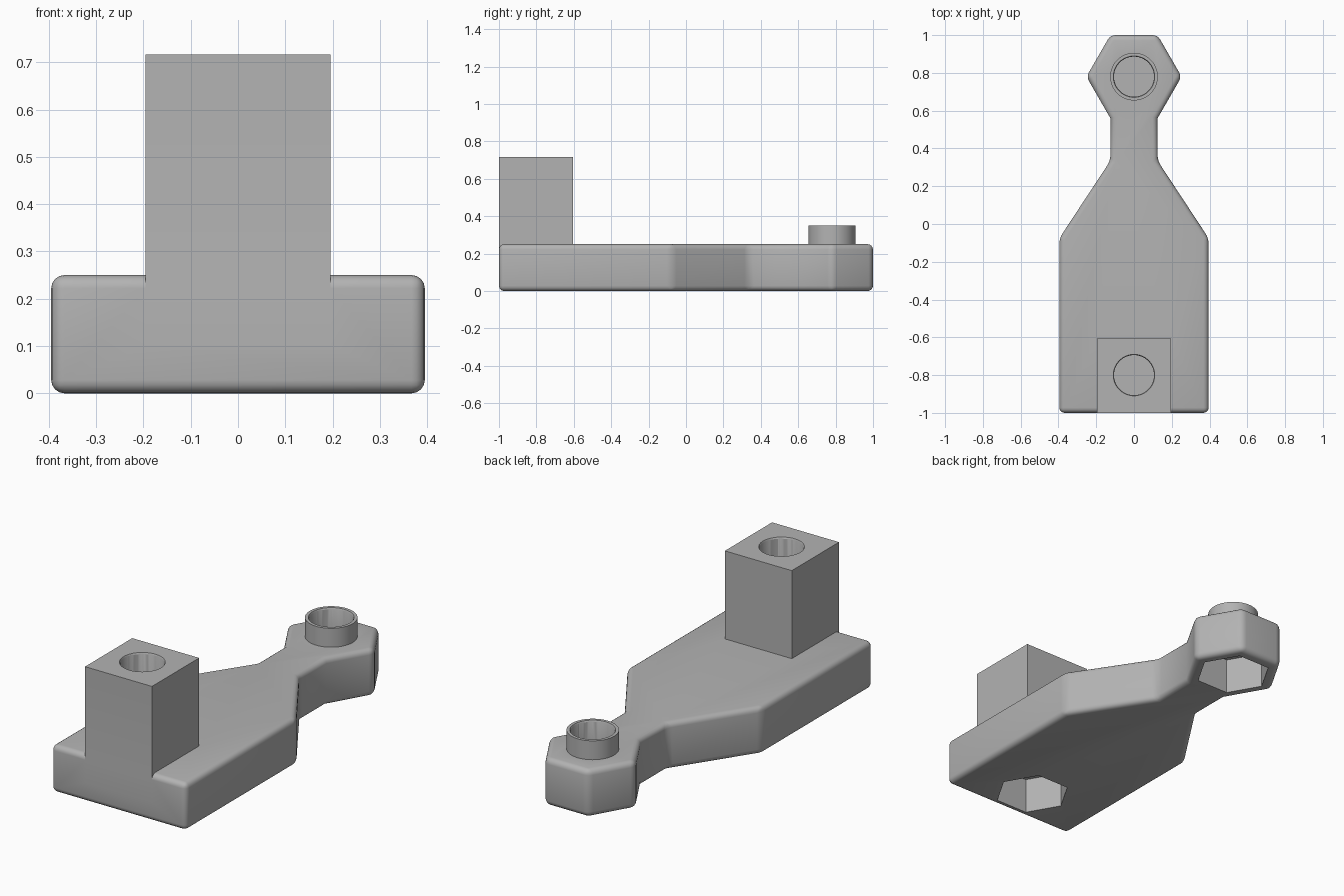
import bpy
import bmesh
import math

cube = bpy.data.objects.get("Cube")
if cube:
    bpy.data.objects.remove(cube, do_unlink=True)

grey = bpy.data.materials.new("plain grey")
grey.use_nodes = True
colour = (0.45, 0.45, 0.45, 1)
grey.diffuse_color = colour
grey.node_tree.nodes["Principled BSDF"].inputs["Base Color"].default_value = colour


def prism(name, outline, z0, z1):
    """Extrude an outline of (x, y) points from z0 to z1."""
    bm = bmesh.new()
    base = bm.faces.new([bm.verts.new((x, y, z0)) for x, y in outline])
    top = bmesh.ops.extrude_face_region(bm, geom=[base])["geom"]
    verts = [v for v in top if isinstance(v, bmesh.types.BMVert)]
    bmesh.ops.translate(bm, verts=verts, vec=(0, 0, z1 - z0))
    bmesh.ops.recalc_face_normals(bm, faces=bm.faces)
    mesh = bpy.data.meshes.new(name)
    bm.to_mesh(mesh)
    bm.free()
    obj = bpy.data.objects.new(name, mesh)
    bpy.context.collection.objects.link(obj)
    mesh.materials.append(grey)
    return obj


def ngon(y, r, n):
    return [(r * math.cos(a), y + r * math.sin(a))
            for a in (2 * math.pi * i / n for i in range(n))]


def apply_all(obj):
    bpy.ops.object.select_all(action='DESELECT')
    obj.select_set(True)
    bpy.context.view_layer.objects.active = obj
    for name in [m.name for m in obj.modifiers]:
        bpy.ops.object.modifier_apply(modifier=name)


def combine(target, other, operation):
    mod = target.modifiers.new(operation, 'BOOLEAN')
    mod.operation = operation
    mod.solver = 'EXACT'
    mod.object = other
    apply_all(target)
    bpy.data.objects.remove(other, do_unlink=True)


# Rounded base plate with a tapered neck and a hexagonal end
half = [(0.395, -1), (0.395, -0.075), (0.125, 0.335), (0.125, 0.56),
        (0.252, 0.78), (0.125, 1)]
plate = prism("bracket_plate", half + [(-x, y) for x, y in reversed(half)], 0, 0.25)
bevel = plate.modifiers.new("rounding", 'BEVEL')
bevel.width = 0.028
bevel.segments = 4
bevel.limit_method = 'ANGLE'
apply_all(plate)

# Square post flush with the front, and round boss on the hexagonal end
post = prism("post", [(-0.196, -1), (0.196, -1), (0.196, -0.605), (-0.196, -0.605)], 0.1, 0.716)
combine(plate, post, 'UNION')
combine(plate, prism("boss", ngon(0.78, 0.126, 64), 0.21, 0.35), 'UNION')

# Through holes with a small countersink, and hexagonal nut pockets below
for y, top in ((-0.8, 0.716), (0.78, 0.35)):
    combine(plate, prism("bore", ngon(y, 0.106, 64), -0.1, top + 0.1), 'DIFFERENCE')
    sink = prism("countersink", ngon(y, 0.115, 64), top - 0.012, top + 0.01)
    for v in sink.data.vertices:
        if v.co.z < top:
            v.co.x *= 0.9
            v.co.y = y + (v.co.y - y) * 0.9
    combine(plate, sink, 'DIFFERENCE')
    combine(plate, prism("nut_pocket", ngon(y, 0.188, 6), -0.1, 0.19), 'DIFFERENCE')

bpy.ops.object.select_all(action='DESELECT')
plate.select_set(True)
bpy.context.view_layer.objects.active = plate
bpy.ops.object.shade_smooth_by_angle(angle=math.radians(30))
